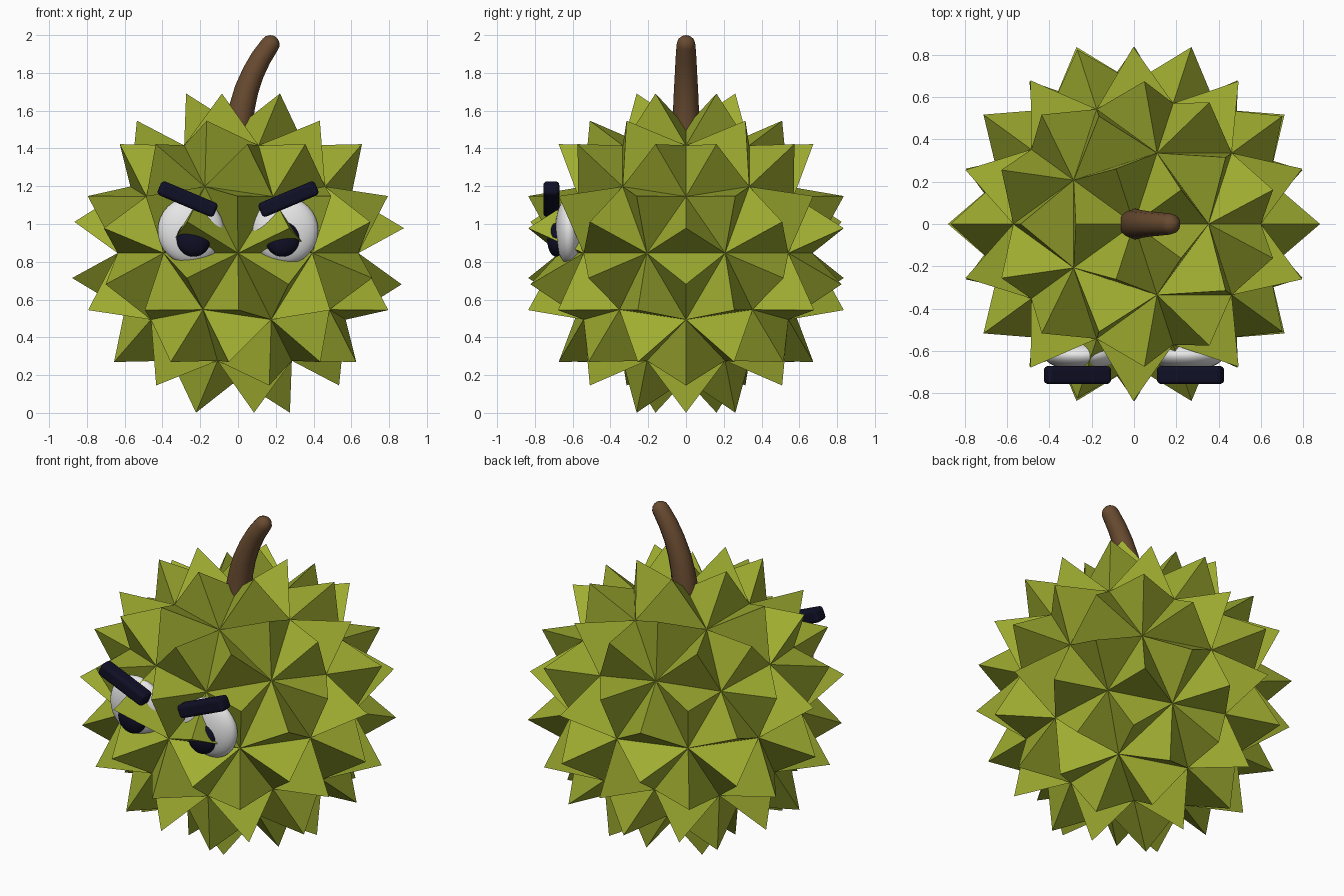
import bpy, bmesh, math
from mathutils import Vector

if "Cube" in bpy.data.objects:
    bpy.data.objects.remove(bpy.data.objects["Cube"])


def material(name, rgb):
    m = bpy.data.materials.new(name)
    m.diffuse_color = (*rgb, 1)
    m.use_nodes = True
    m.node_tree.nodes["Principled BSDF"].inputs["Base Color"].default_value = m.diffuse_color
    return m


GREEN = material("olive green husk", (0.35, 0.42, 0.03))
BROWN = material("brown stem", (0.14, 0.07, 0.03))
WHITE = material("eye white", (0.85, 0.85, 0.85))
DARK = material("dark navy", (0.005, 0.005, 0.02))


def finish(name, mat, smooth=None):
    ob = bpy.context.object
    ob.name = name
    ob.data.materials.clear()
    ob.data.materials.append(mat)
    if smooth:
        bpy.ops.object.shade_smooth_by_angle(angle=math.radians(smooth))
    return ob


def ellipsoid(name, loc, radii, mat):
    bpy.ops.mesh.primitive_uv_sphere_add(segments=32, ring_count=16, location=loc)
    bpy.context.object.scale = radii
    bpy.ops.object.transform_apply(location=False, rotation=False, scale=True)
    return finish(name, mat, 60)


# Spiky husk: icosphere with every face poked outward
bpy.ops.mesh.primitive_ico_sphere_add(subdivisions=2, radius=0.67, location=(0, 0, 0.846))
husk = finish("spiky_husk", GREEN)
bm = bmesh.new()
bm.from_mesh(husk.data)
bmesh.ops.poke(bm, faces=bm.faces[:], offset=0.256, center_mode='MEAN')
for f in bm.faces:
    f.smooth = False
bm.to_mesh(husk.data)
bm.free()

# Bent stem: tapered tube with a rounded tip
path = [(0, 1.42, 0.076), (0.005, 1.52, 0.073), (0.022, 1.62, 0.068), (0.045, 1.71, 0.064),
        (0.08, 1.80, 0.059), (0.122, 1.88, 0.055), (0.17, 1.95, 0.05)]
direction = Vector((0.62, 0.78))
for deg in (25, 50, 70, 86):
    a = math.radians(deg)
    tip = Vector((0.17, 1.95)) + direction * 0.05 * math.sin(a)
    path.append((tip.x, tip.y, 0.05 * math.cos(a)))
curve = bpy.data.curves.new("stem", 'CURVE')
curve.dimensions = '3D'
curve.bevel_depth = 1.0
curve.bevel_resolution = 4
curve.use_fill_caps = True
spline = curve.splines.new('POLY')
spline.points.add(len(path) - 1)
for p, (x, z, r) in zip(spline.points, path):
    p.co = (x, 0, z, 1)
    p.radius = r
stem = bpy.data.objects.new("stem", curve)
bpy.context.collection.objects.link(stem)
bpy.ops.object.select_all(action='DESELECT')
stem.select_set(True)
bpy.context.view_layer.objects.active = stem
bpy.ops.object.convert(target='MESH')
finish("stem", BROWN, 60)

# Face: eyes, pupils and slanted brows on both sides
for side, s in (("left", -1), ("right", 1)):
    ellipsoid(f"{side}_eye", (s * 0.25, -0.62, 0.965), (0.175, 0.072, 0.178), WHITE)
    ellipsoid(f"{side}_pupil", (s * 0.235, -0.688, 0.92), (0.09, 0.047, 0.093), DARK)
    bpy.ops.mesh.primitive_cube_add(size=1, location=(s * 0.267, -0.713, 1.132),
                                    rotation=(0, -s * 0.4, 0))
    bpy.context.object.scale = (0.325, 0.085, 0.08)
    bpy.ops.object.transform_apply(location=False, rotation=False, scale=True)
    brow = finish(f"{side}_brow", DARK)
    bevel = brow.modifiers.new("rounded edges", 'BEVEL')
    bevel.width = 0.02
    bevel.segments = 3
